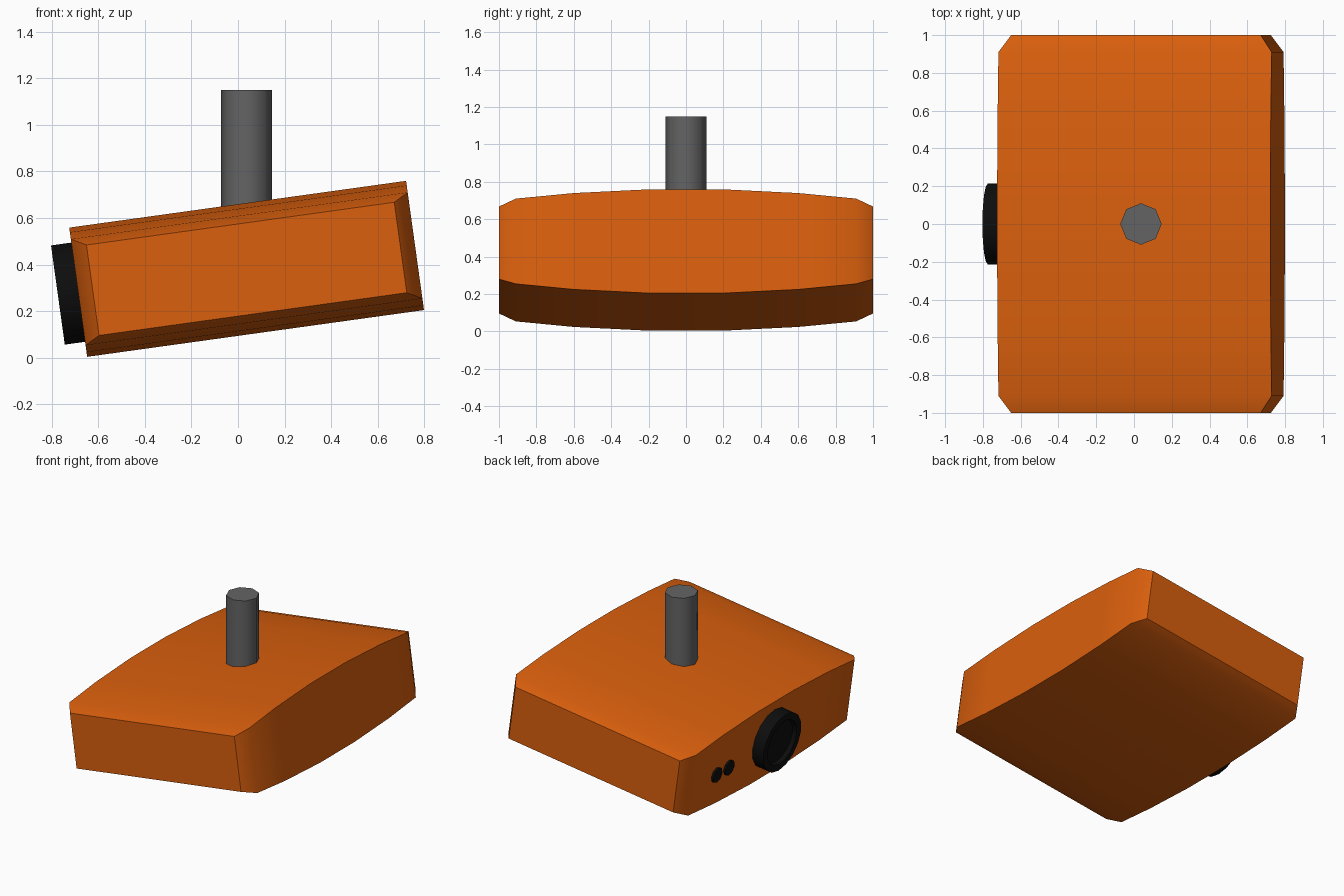
import bpy, bmesh, math
from mathutils import Matrix, Vector

if "Cube" in bpy.data.objects:
    bpy.data.objects.remove(bpy.data.objects["Cube"])

TILT = math.radians(7.9)
FRAME = Matrix.Translation((0.037, 0, 0.382)) @ Matrix.Rotation(-TILT, 4, 'Y')


def mat(name, col):
    m = bpy.data.materials.new(name)
    m.diffuse_color = (*col, 1)
    m.use_nodes = True
    m.node_tree.nodes["Principled BSDF"].inputs["Base Color"].default_value = m.diffuse_color
    return m


ORANGE = mat("orange", (0.70, 0.115, 0.004))
GREY = mat("grey", (0.127, 0.127, 0.127))
BLACK = mat("black", (0.004, 0.004, 0.004))


def finish(name, bm, material, matrix, angle):
    bmesh.ops.recalc_face_normals(bm, faces=bm.faces)
    me = bpy.data.meshes.new(name)
    bm.to_mesh(me)
    bm.free()
    me.materials.append(material)
    ob = bpy.data.objects.new(name, me)
    bpy.context.collection.objects.link(ob)
    ob.matrix_world = matrix
    bpy.ops.object.select_all(action='DESELECT')
    ob.select_set(True)
    bpy.context.view_layer.objects.active = ob
    bpy.ops.object.shade_smooth_by_angle(angle=math.radians(angle))
    return ob


def lathe(name, profile, sides, material, matrix, angle=50):
    """Solid of revolution about local z from (radius, height) pairs."""
    bm = bmesh.new()
    rings = [[bm.verts.new((r * math.cos(k * math.tau / sides),
                            r * math.sin(k * math.tau / sides), h))
              for k in range(sides)] for r, h in profile]
    for a, b in zip(rings, rings[1:]):
        for k in range(sides):
            n = (k + 1) % sides
            bm.faces.new((a[k], a[n], b[n], b[k]))
    bm.faces.new(rings[0])
    bm.faces.new(rings[-1])
    return finish(name, bm, material, matrix, angle)


# Tilted pillow-shaped body: rectangular sections (y, half length, half height)
half = [(0.2, 0.73, 0.28), (0.6, 0.73, 0.26), (0.91, 0.73, 0.23), (1.0, 0.667, 0.196)]
sections = [(-y, l, h) for y, l, h in reversed(half)] + half
bm = bmesh.new()
rings = [[bm.verts.new((sx * l, y, sz * h))
          for sx, sz in ((-1, -1), (1, -1), (1, 1), (-1, 1))] for y, l, h in sections]
for a, b in zip(rings, rings[1:]):
    for k in range(4):
        n = (k + 1) % 4
        bm.faces.new((a[k], a[n], b[n], b[k]))
bm.faces.new(rings[0])
bm.faces.new(rings[-1])
finish("body", bm, ORANGE, FRAME, 45)

# Upright post
lathe("post", [(0.11, 0.45), (0.11, 1.15)], 8, GREY, Matrix.Translation((0.037, 0, 0)))


# Parts on the left end, pointing outwards
def on_end(y, w):
    return FRAME @ Matrix.Translation((-0.73, y, w)) @ Matrix.Rotation(-math.pi / 2, 4, 'Y')


lathe("dial", [(0.215, -0.02), (0.215, 0.088), (0.165, 0.088), (0.155, 0.06)],
      16, BLACK, on_end(0, 0))
for i, y in enumerate((0.49, 0.63)):
    lathe(f"button_{i + 1}", [(0.055, -0.02), (0.055, 0.015)], 8, BLACK, on_end(y, -0.03))
